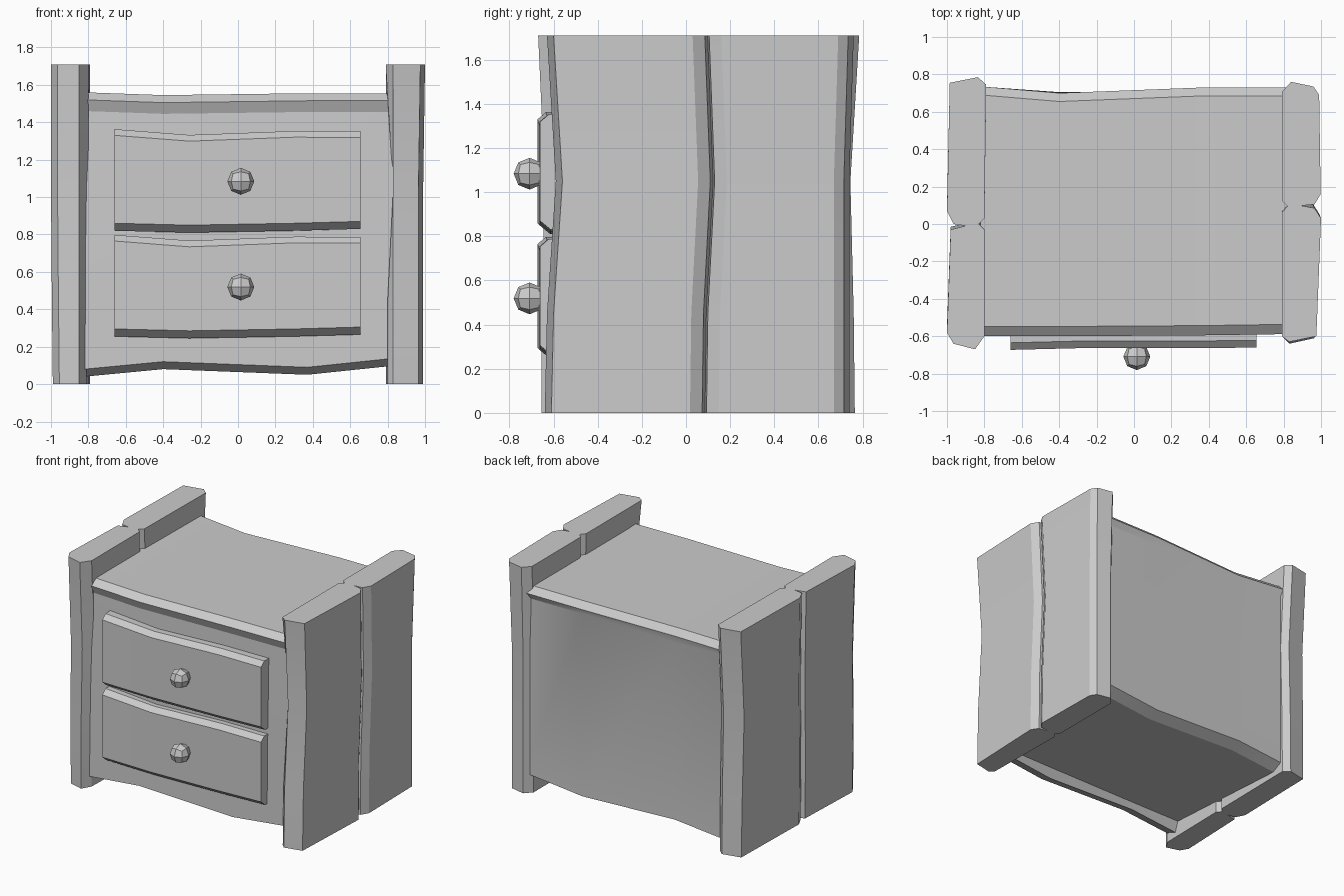
import bpy, bmesh
from mathutils import Vector

cube = bpy.data.objects.get("Cube")
if cube:
    bpy.data.objects.remove(cube, do_unlink=True)

grey = bpy.data.materials.new("plain_grey")
grey.use_nodes = True
grey.diffuse_color = (0.6, 0.6, 0.6, 1)
grey.node_tree.nodes["Principled BSDF"].inputs["Base Color"].default_value = (0.6, 0.6, 0.6, 1)


def finish(name, bm, angle=0.4):
    """Turn a bmesh into a shaded object."""
    bmesh.ops.recalc_face_normals(bm, faces=bm.faces[:])
    mesh = bpy.data.meshes.new(name)
    bm.to_mesh(mesh)
    bm.free()
    mesh.materials.append(grey)
    obj = bpy.data.objects.new(name, mesh)
    bpy.context.collection.objects.link(obj)
    if angle:
        bpy.ops.object.select_all(action='DESELECT')
        obj.select_set(True)
        bpy.context.view_layer.objects.active = obj
        bpy.ops.object.shade_smooth_by_angle(angle=angle)
    return obj


def loft(name, rings):
    """Skin a list of closed rings and cap both ends."""
    bm = bmesh.new()
    rows = [[bm.verts.new(p) for p in ring] for ring in rings]
    n = len(rows[0])
    for a, b in zip(rows, rows[1:]):
        for i in range(n):
            j = (i + 1) % n
            bm.faces.new((a[i], a[j], b[j], b[i]))
    bm.faces.new(rows[0])
    bm.faces.new(rows[-1])
    return finish(name, bm)


# Side panels: grooved outlines whose edges bend along their height
left_outline = [(0.79, -0.60), (0.83, -0.63), (0.975, -0.60), (1.0, 0.03),
                (0.965, 0.085), (0.895, 0.098), (0.965, 0.105), (0.998, 0.16),
                (0.99, 0.69), (0.96, 0.735), (0.84, 0.76), (0.79, 0.705),
                (0.79, 0.125), (0.82, 0.095), (0.79, 0.06)]
right_outline = [(-0.80, -0.60), (-0.85, -0.67), (-0.965, -0.64), (-1.0, -0.58),
                 (-0.98, -0.03), (-0.90, -0.01), (-0.965, 0.0), (-1.0, 0.07),
                 (-0.985, 0.755), (-0.835, 0.785), (-0.79, 0.745),
                 (-0.80, 0.03), (-0.83, 0.0), (-0.80, -0.03)]


def panel(name, outline, levels):
    rings = []
    for z, front, groove, back, inner, outer in levels:
        ring = []
        for x, y in outline:
            dy = front if y < -0.3 else back if y > 0.3 else groove
            dx = outer if abs(x) > 0.87 else inner if abs(x) < 0.81 and y < -0.3 else 0
            ring.append((x + dx, y + dy, z))
        rings.append(ring)
    return loft(name, rings)


panel("left_side_panel", left_outline,
      [(0, -0.01, -0.012, -0.02, 0.01, -0.01), (0.45, 0, -0.006, -0.02, 0.01, -0.01),
       (1.05, 0.04, 0.025, -0.02, 0.04, -0.01), (1.71, 0, 0, 0, 0, 0)])
panel("right_side_panel", right_outline,
      [(0, 0.015, 0, -0.02, -0.01, 0.01), (0.45, 0.015, 0, -0.025, -0.01, 0.005),
       (1.05, 0.03, 0.015, -0.04, 0, 0), (1.71, 0, 0, 0, 0, 0)])

# Cabinet body with a lipped top, flat back and wavy lower edge
rings = []
for x, top, low, front, back in [(-0.82, 1.56, 0.04, 0, 0),
                                 (-0.4, 1.545, 0.08, 0, -0.035),
                                 (0.37, 1.555, 0.05, 0.005, -0.005),
                                 (0.85, 1.555, 0.1, 0.012, -0.005)]:
    front_profile = [(-0.47, 0.12), (-0.50, low), (-0.60, low + 0.04),
                     (-0.59, 0.8), (-0.575, top - 0.1), (-0.60, top - 0.04), (-0.548, top)]
    slab_back = [(0.69, top), (0.735, top - 0.045)]
    back_panel = [(0.705, top - 0.09), (0.705, low + 0.04), (0.62, low)]
    rings.append([(x, y + front, z) for y, z in front_profile]
                 + [(x, y + back, z) for y, z in slab_back]
                 + [(x, y, z) for y, z in back_panel])
loft("cabinet_body", rings)

# Drawers and faceted knobs
for name, base in (("lower", 0), ("upper", 0.565)):
    rings = []
    for x, top, low, dy in [(-0.66, 0.798, 0.255, 0), (-0.26, 0.767, 0.245, 0.01),
                            (0.3, 0.788, 0.255, 0.01), (0.655, 0.787, 0.265, 0.012)]:
        profile = [(-0.56, top), (-0.635, top), (-0.673, top - 0.033),
                   (-0.673, low + 0.04), (-0.625, low), (-0.56, low)]
        rings.append([(x, y + dy, z + base) for y, z in profile])
    loft(name + "_drawer", rings)

    bm = bmesh.new()
    bmesh.ops.create_cube(bm, size=1)
    bmesh.ops.subdivide_edges(bm, edges=bm.edges[:], cuts=1, use_grid_fill=True)
    for v in bm.verts:
        v.co = v.co.normalized() * 0.072 + Vector((0.015, -0.709, 0.519 + base))
    finish(name + "_knob", bm, angle=0)
